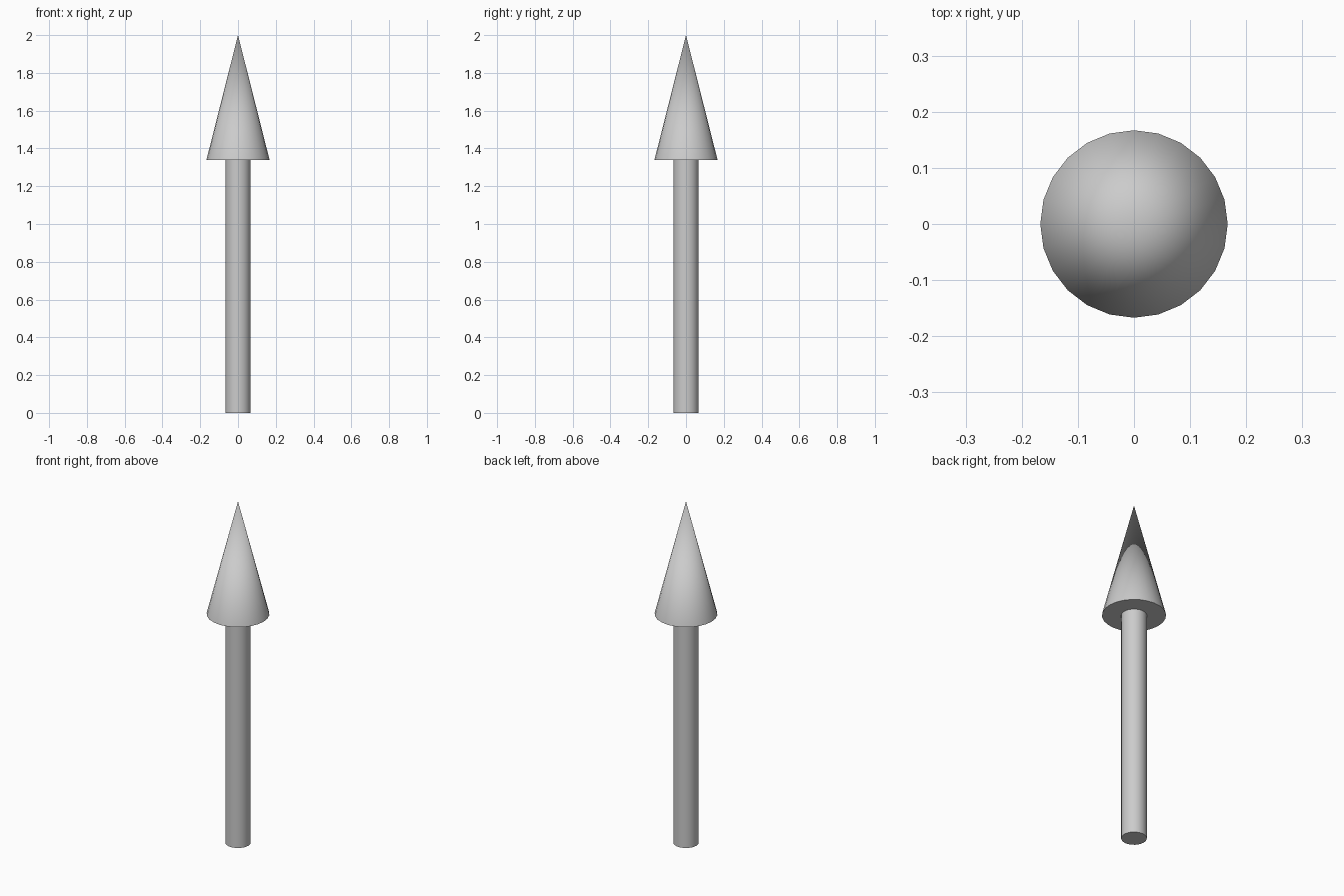
import bpy
import math

if "Cube" in bpy.data.objects:
    bpy.data.objects.remove(bpy.data.objects["Cube"])

SIDES = 24
NECK = 1.34      # height where the shaft meets the head
TIP = 2.0


def round_part(name, r_bottom, r_top, z0, z1):
    """Capped cylinder or cone standing between two heights."""
    bpy.ops.mesh.primitive_cone_add(
        vertices=SIDES, radius1=r_bottom, radius2=r_top,
        depth=z1 - z0, location=(0, 0, (z0 + z1) / 2))
    obj = bpy.context.object
    obj.name = name
    bpy.ops.object.shade_smooth_by_angle(angle=math.radians(40))
    return obj


# Straight round shaft
round_part("arrow_shaft", 0.067, 0.067, 0.0, NECK)

# Pointed conical head
round_part("arrow_head", 0.167, 0.0, NECK, TIP)
